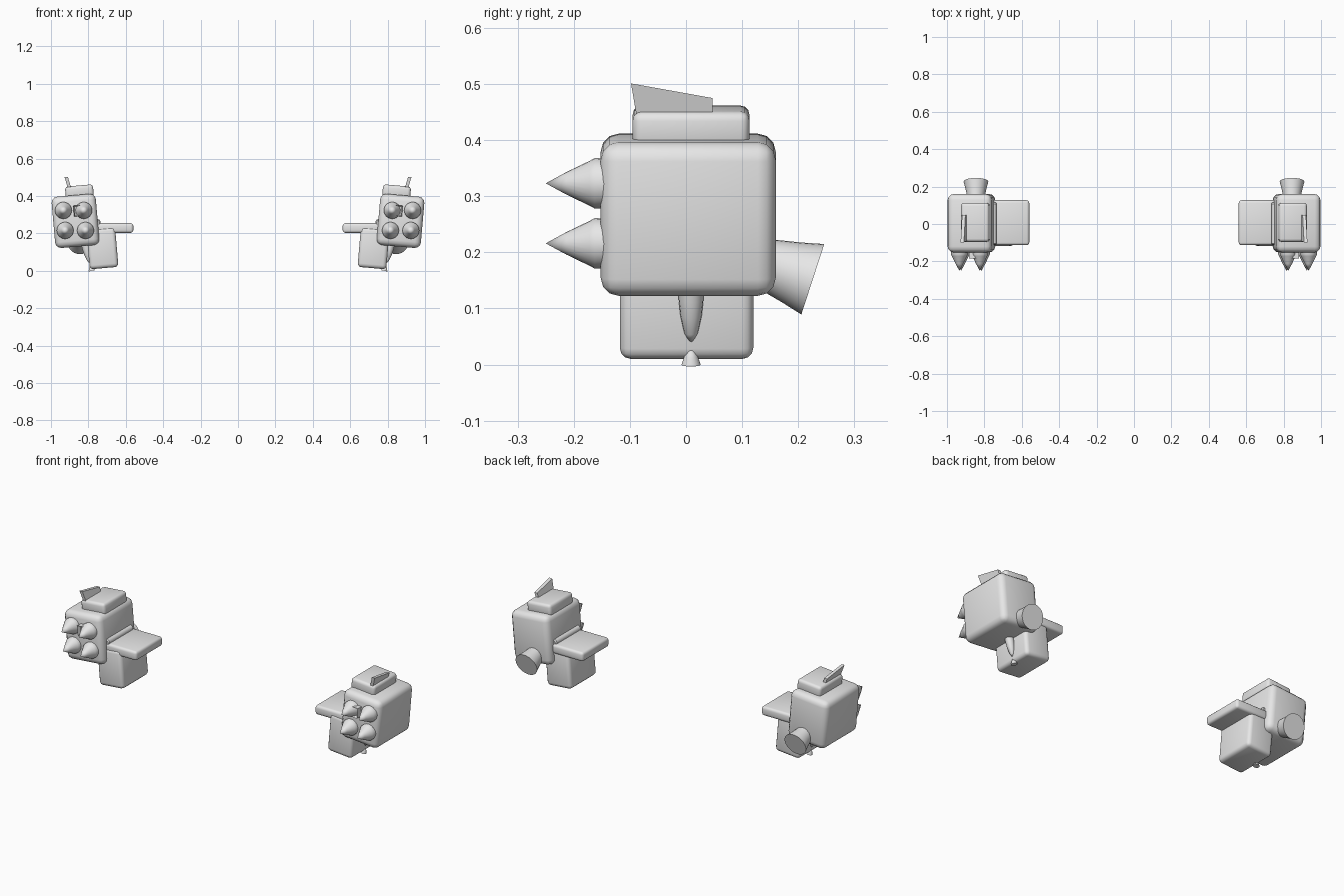
import bpy, bmesh, math
from mathutils import Matrix, Vector

cube = bpy.data.objects.get("Cube")
if cube:
    bpy.data.objects.remove(cube, do_unlink=True)

grey = bpy.data.materials.new("plain_grey")
grey.use_nodes = True
grey.diffuse_color = (0.8, 0.8, 0.8, 1)
grey.node_tree.nodes["Principled BSDF"].inputs["Base Color"].default_value = (0.8, 0.8, 0.8, 1)

TILT = 5  # outward lean of the bodies, in degrees


def finish(bm, name):
    """Turn a bmesh into an object mirrored to both sides."""
    bmesh.ops.recalc_face_normals(bm, faces=bm.faces)
    mesh = bpy.data.meshes.new(name)
    bm.to_mesh(mesh)
    bm.free()
    mesh.materials.append(grey)
    obj = bpy.data.objects.new(name, mesh)
    bpy.context.collection.objects.link(obj)
    bpy.ops.object.select_all(action='DESELECT')
    obj.select_set(True)
    bpy.context.view_layer.objects.active = obj
    bpy.ops.object.shade_smooth_by_angle(angle=math.radians(35))
    mirror = obj.modifiers.new("both_sides", 'MIRROR')
    mirror.use_mirror_merge = False
    return obj


def box(name, centre, size, bevel, tilt=TILT, segments=3):
    """Rounded block, leaning outward by tilt."""
    bm = bmesh.new()
    bmesh.ops.create_cube(bm, size=1)
    bmesh.ops.scale(bm, vec=size, verts=bm.verts)
    if bevel:
        bmesh.ops.bevel(bm, geom=bm.edges[:], offset=bevel, segments=segments,
                        profile=0.5, affect='EDGES')
    bm.transform(Matrix.Translation(centre) @ Matrix.Rotation(math.radians(tilt), 4, 'Y'))
    return finish(bm, name)


def lathe(name, start, end, profile, sides=24):
    """Turned part: profile holds (radius, fraction of the way to end)."""
    start, end = Vector(start), Vector(end)
    axis = end - start
    turn = axis.to_track_quat('Z', 'Y').to_matrix().to_4x4()
    bm = bmesh.new()
    rings = []
    for radius, along in profile:
        ring = []
        for i in range(sides):
            a = math.tau * i / sides
            ring.append(bm.verts.new((radius * math.cos(a), radius * math.sin(a),
                                      along * axis.length)))
        rings.append(ring)
    for low, high in zip(rings, rings[1:]):
        for i in range(sides):
            j = (i + 1) % sides
            bm.faces.new((low[i], low[j], high[j], high[i]))
    bm.faces.new(rings[0])
    bm.faces.new(rings[-1])
    bmesh.ops.remove_doubles(bm, verts=bm.verts, dist=0.00005)
    bm.transform(Matrix.Translation(start) @ turn)
    return finish(bm, name)


# Main body and cap
box("body", (0.869, 0.004, 0.267), (0.237, 0.312, 0.275), 0.032)
box("top_cap", (0.848, 0.009, 0.424), (0.15, 0.208, 0.065), 0.016)

# Inner block, shelf plate and hinge rod
box("inner_block", (0.725, 0.001, 0.122), (0.154, 0.238, 0.215), 0.02)
box("shelf_plate", (0.668, 0.007, 0.229), (0.216, 0.24, 0.052), 0.014, tilt=0)
lathe("hinge_rod", (0.754, -0.11, 0.258), (0.754, 0.115, 0.258),
      [(0.014, 0), (0.02, 0.03), (0.02, 0.97), (0.014, 1)], 16)

# Four front spikes
for row, z in (("upper", 0.323), ("lower", 0.216)):
    for side, x in (("inner", 0.82), ("outer", 0.929)):
        shift = (z - 0.27) * math.tan(math.radians(TILT))
        lathe(f"{row}_{side}_spike", (x + shift, -0.135, z), (x + shift, -0.25, z),
              [(0.044, 0), (0.045, 0.24), (0.04, 0.32), (0.02, 0.68), (0, 1)])

# Small sight between the upper spikes, with a recessed front
sight = bmesh.new()
bmesh.ops.create_cube(sight, size=1)
bmesh.ops.scale(sight, vec=(0.044, 0.05, 0.058), verts=sight.verts)
front = min(sight.faces, key=lambda f: f.calc_center_median().y)
bmesh.ops.inset_individual(sight, faces=[front], thickness=0.008)
bmesh.ops.translate(sight, vec=(0, 0.02, 0), verts=front.verts)
sight.transform(Matrix.Translation((0.857, -0.16, 0.321))
                @ Matrix.Rotation(math.radians(TILT), 4, 'Y'))
finish(sight, "sight")

# Flared exhaust at the back
lathe("exhaust", (0.845, 0.1, 0.193), (0.845, 0.226, 0.152),
      [(0.04, 0), (0.046, 0.35), (0.056, 0.7), (0.066, 1)], 28)

# Swept fin on the cap, leaning outward
fin = bmesh.new()
outline = [(-0.085, 0.425), (0.047, 0.425), (0.047, 0.475), (-0.098, 0.501)]
sheets = []
for half in (-0.009, 0.009):
    sheets.append([fin.verts.new((0.9 + 0.3 * (z - 0.44) + half, y, z))
                   for y, z in outline])
for sheet in sheets:
    fin.faces.new(sheet)
for i in range(4):
    j = (i + 1) % 4
    fin.faces.new((sheets[0][i], sheets[0][j], sheets[1][j], sheets[1][i]))
finish(fin, "fin")

# Thorn below the body and small stud at the foot of the inner block
lathe("lower_thorn", (0.818, 0.009, 0.15), (0.79, 0.009, 0.035),
      [(0.022, 0), (0.022, 0.3), (0.019, 0.55), (0.012, 0.82), (0, 1)], 16)
lathe("foot_stud", (0.782, 0.009, 0), (0.79, 0.009, 0.036),
      [(0.017, 0), (0.012, 0.4), (0, 1)], 16)
